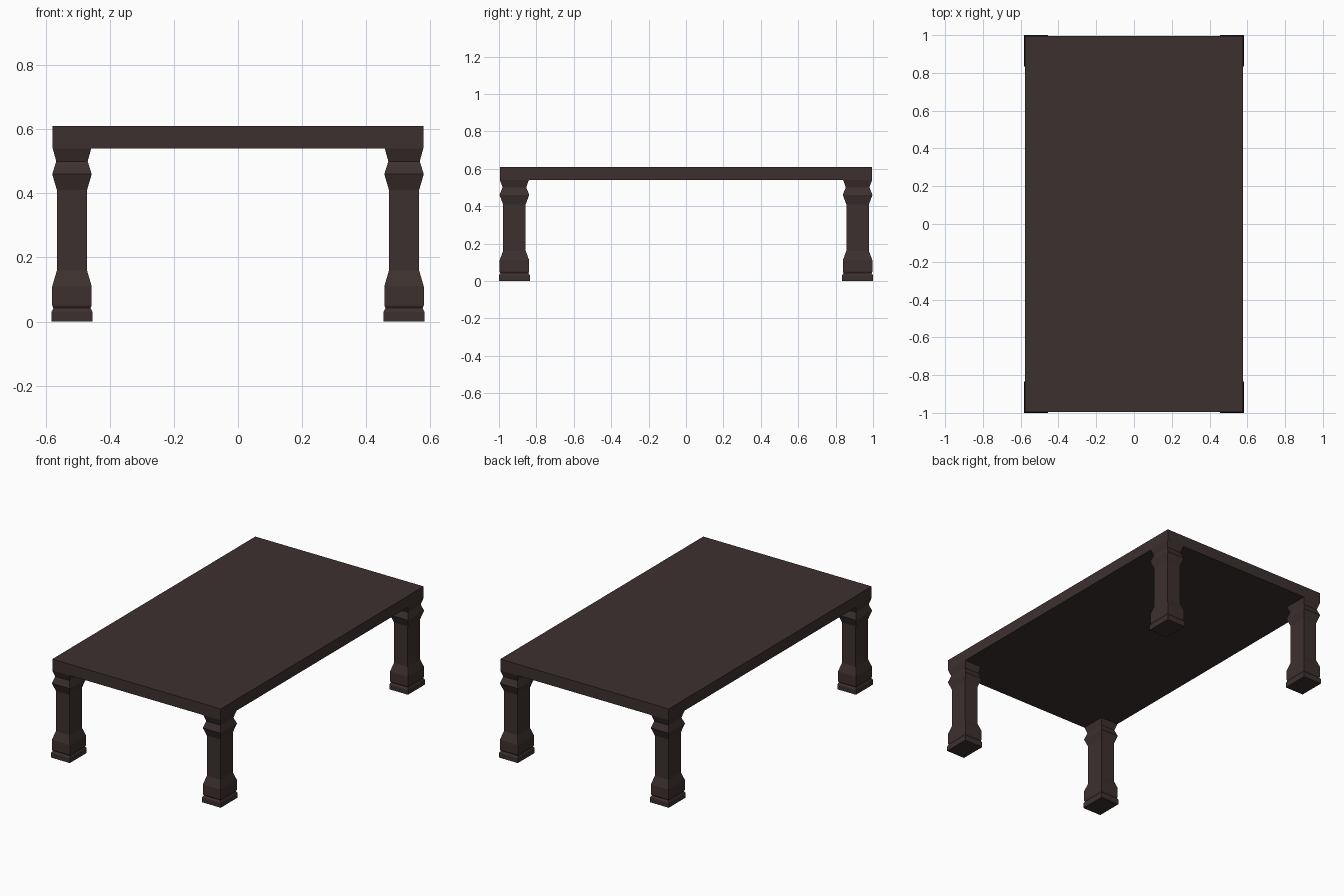
import bpy, bmesh

if "Cube" in bpy.data.objects:
    bpy.data.objects.remove(bpy.data.objects["Cube"])

wood = bpy.data.materials.new("dark_wood")
wood.diffuse_color = (0.045, 0.030, 0.028, 1)
wood.use_nodes = True
wood.node_tree.nodes["Principled BSDF"].inputs["Base Color"].default_value = wood.diffuse_color

# Leg silhouette: (height, half width in x); depth is the width stretched in y
PROFILE = [(0, 0.064), (0.03, 0.064), (0.042, 0.058), (0.05, 0.0615),
           (0.11, 0.0615), (0.16, 0.047), (0.41, 0.047), (0.46, 0.0615),
           (0.50, 0.049), (0.54, 0.060)]
STRETCH = 1.29
CX, CY = 0.518, 0.9175
CORNERS = [(-1, -1), (1, -1), (1, 1), (-1, 1)]


def finish(name, bm):
    bmesh.ops.recalc_face_normals(bm, faces=bm.faces)
    mesh = bpy.data.meshes.new(name)
    bm.to_mesh(mesh)
    bm.free()
    mesh.materials.append(wood)
    obj = bpy.data.objects.new(name, mesh)
    bpy.context.collection.objects.link(obj)
    return obj


def stack(name, cx, cy, rings):
    """Loft rectangles (z, half_x, half_y) into a closed square-section solid."""
    bm = bmesh.new()
    loops = [[bm.verts.new((cx + sx * hx, cy + sy * hy, z)) for sx, sy in CORNERS]
             for z, hx, hy in rings]
    for low, high in zip(loops, loops[1:]):
        for i in range(4):
            j = (i + 1) % 4
            bm.faces.new((low[i], low[j], high[j], high[i]))
    bm.faces.new(loops[0])
    bm.faces.new(loops[-1])
    return finish(name, bm)


# Table top slab
stack("table_top", 0, 0, [(0.54, 0.578, 0.995), (0.61, 0.578, 0.995)])

# Four turned-style square legs
leg_rings = [(z, w, w * STRETCH) for z, w in PROFILE]
for sx, side in ((-1, "left"), (1, "right")):
    for sy, end in ((-1, "front"), (1, "back")):
        stack(f"{end}_{side}_leg", sx * CX, sy * CY, leg_rings)
